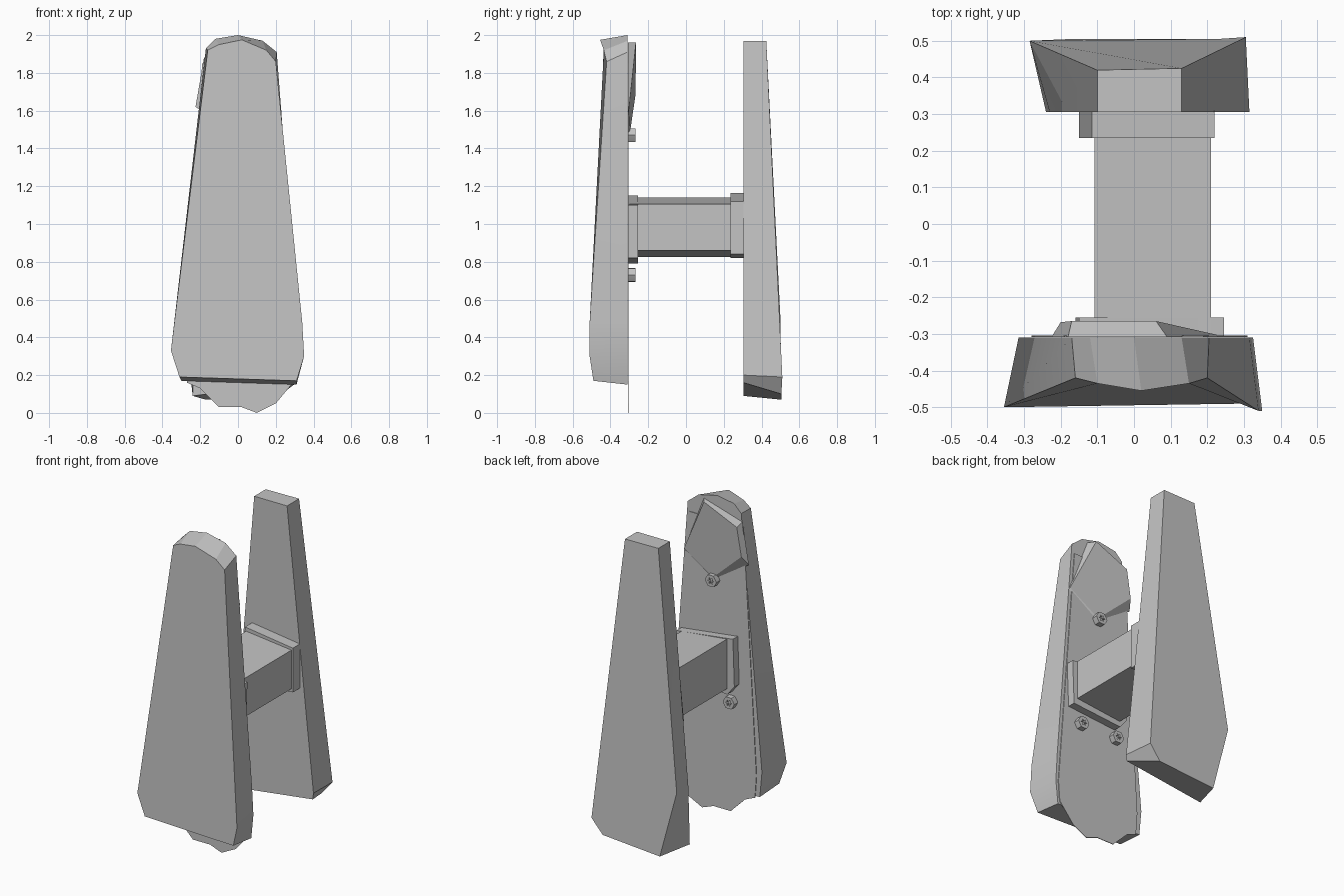
import bpy, bmesh, math

cube = bpy.data.objects.get("Cube")
if cube:
    bpy.data.objects.remove(cube, do_unlink=True)

grey = bpy.data.materials.new("plain grey")
grey.use_nodes = True
grey.diffuse_color = (0.55, 0.55, 0.55, 1)
bsdf = grey.node_tree.nodes["Principled BSDF"]
bsdf.inputs["Base Color"].default_value = (0.55, 0.55, 0.55, 1)
bsdf.inputs["Roughness"].default_value = 0.8


def loft(name, *rings):
    """Join equal-length rings of points into a closed solid."""
    bm = bmesh.new()
    loops = [[bm.verts.new(p) for p in ring] for ring in rings]
    for a, b in zip(loops, loops[1:]):
        for i in range(len(a)):
            j = (i + 1) % len(a)
            bm.faces.new((a[i], a[j], b[j], b[i]))
    bm.faces.new(loops[0])
    bm.faces.new(loops[-1])
    bmesh.ops.recalc_face_normals(bm, faces=bm.faces)
    mesh = bpy.data.meshes.new(name)
    bm.to_mesh(mesh)
    bm.free()
    mesh.materials.append(grey)
    ob = bpy.data.objects.new(name, mesh)
    bpy.context.collection.objects.link(ob)
    bpy.ops.object.select_all(action="DESELECT")
    ob.select_set(True)
    bpy.context.view_layer.objects.active = ob
    bpy.ops.object.shade_smooth_by_angle(angle=math.radians(20))


def at(y, outline):
    return [(x, y, z) for x, z in outline]


# Front panel: flares out towards the front and the bottom
loft("front_panel",
     [(-.16, -.42, 1.92), (-.1, -.435, 1.95), (.02, -.455, 1.975), (.15, -.435, 1.92),
      (.2, -.42, 1.86), (.34, -.51, .48), (.35, -.51, .3),
      (.31, -.49, .17), (-.31, -.49, .19), (-.355, -.5, .33)],
     at(-.31, [(-.17, 1.93), (-.12, 1.98), (0, 2), (.13, 1.97), (.205, 1.91), (.315, .48),
               (.325, .3), (.31, .15), (-.3, .17), (-.315, .33)]))

# Thin backing sheet with a ragged lower edge
sheet = [(.19, 1.85), (.31, .3), (.3, .17), (.2, .05), (.1, 0), (.02, .03),
         (-.1, .03), (-.2, .13), (-.27, .16), (-.28, .3), (-.19, 1.85)]
loft("backing_sheet", at(-.308, sheet), at(-.304, sheet))

# Sloping pad near the top of the sheet, sinking into it lower down
loft("upper_pad",
     at(-.308, [(.09, 1.96), (-.18, 1.88), (-.225, 1.62), (.02, 1.46), (.23, 1.6)]),
     [(.06, -.265, 1.96), (-.17, -.265, 1.86), (-.2, -.268, 1.68),
      (.02, -.297, 1.48), (.225, -.302, 1.61)])

# Back panel: tapered slab, thicker at the bottom
loft("back_panel",
     at(.305, [(-.1, 1.97), (.13, 1.97), (.315, .2), (.31, .16), (-.24, .09), (-.23, .45)]),
     [(-.1, .42, 1.97), (.13, .425, 1.97), (.305, .51, .19),
      (.23, .505, .1), (-.17, .505, .07), (-.285, .5, .5)])

# Crossbar and its two collars
bar = [(-.108, 1.14), (.21, 1.105), (.21, .86), (-.108, .825)]
loft("crossbar", at(-.3, bar), at(.31, bar))
rear = [(-.115, 1.165), (.22, 1.12), (.22, .84), (-.15, .82)]
loft("rear_collar", at(.235, rear), at(.31, rear))
front = [(-.15, 1.15), (.245, 1.1), (.235, .82), (-.11, .79), (-.16, .85)]
loft("front_collar", at(-.306, front), at(-.255, front))


# Bolt heads with a star-shaped recess
def bolt(name, x, z):
    def ring(y, outer, inner):
        points = []
        for i in range(12):
            r = inner if i % 2 else outer
            a = i * math.tau / 12
            points.append((x + r * math.cos(a), y, z + r * math.sin(a)))
        return points
    loft(name, ring(-.306, .04, .036), ring(-.268, .04, .036),
         ring(-.268, .024, .01), ring(-.282, .024, .01))


for n, (x, z) in enumerate([(.015, 1.47), (.15, .73), (-.11, .73)]):
    bolt(f"bolt_{n + 1}", x, z)
